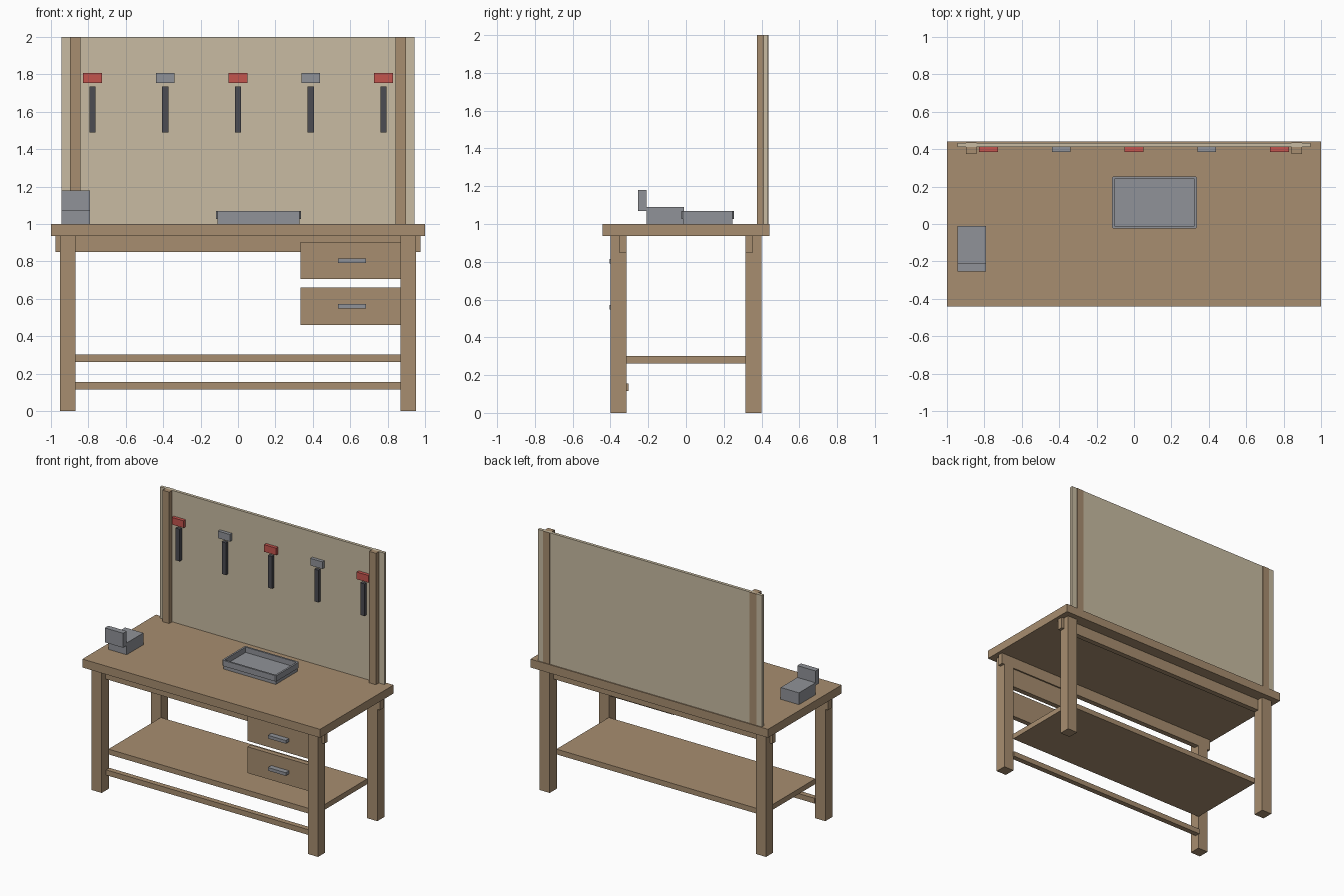
import bpy
import bmesh

cube = bpy.data.objects.get("Cube")
if cube:
    bpy.data.objects.remove(cube, do_unlink=True)


def material(name, rgb):
    m = bpy.data.materials.new(name)
    m.use_nodes = True
    m.diffuse_color = (*rgb, 1)
    m.node_tree.nodes["Principled BSDF"].inputs["Base Color"].default_value = (*rgb, 1)
    return m


WOOD = material("wood", (0.39, 0.27, 0.16))
BOARD = material("pale_board", (0.58, 0.50, 0.36))
METAL = material("grey_metal", (0.28, 0.29, 0.315))
RED = material("red_paint", (0.55, 0.09, 0.076))
DARK = material("dark_grip", (0.072, 0.072, 0.084))


def box_mesh(xs, ys, zs):
    """Box spanning the given (low, high) ranges."""
    bm = bmesh.new()
    bmesh.ops.create_cube(bm, size=1)
    for v in bm.verts:
        for i, (lo, hi) in enumerate((xs, ys, zs)):
            v.co[i] = hi if v.co[i] > 0 else lo
    return bm


def finish(name, bm, mat):
    bmesh.ops.recalc_face_normals(bm, faces=bm.faces)
    mesh = bpy.data.meshes.new(name)
    bm.to_mesh(mesh)
    bm.free()
    mesh.materials.append(mat)
    ob = bpy.data.objects.new(name, mesh)
    bpy.context.collection.objects.link(ob)
    return ob


def box(name, xs, ys, zs, mat=WOOD):
    return finish(name, box_mesh(xs, ys, zs), mat)


def mirrored(side, lo, hi):
    return tuple(sorted((side * lo, side * hi)))


# Bench frame
box("bench_top", (-1, 1), (-0.442, 0.442), (0.936, 1.0))
for sy, depth in ((-1, "front"), (1, "back")):
    box(f"{depth}_apron", (-0.975, 0.975), mirrored(sy, 0.314, 0.354), (0.85, 0.936))
    for sx, side in ((-1, "right"), (1, "left")):
        box(f"{depth}_{side}_leg", mirrored(sx, 0.868, 0.953),
            mirrored(sy, 0.314, 0.399), (0, 0.936))
box("shelf", (-0.87, 0.87), (-0.315, 0.315), (0.261, 0.301))
box("front_stretcher", (-0.87, 0.87), (-0.345, -0.305), (0.115, 0.155))

# Drawer fronts and pulls
for label, z in (("lower", 0.46), ("upper", 0.705)):
    box(f"{label}_drawer", (0.333, 0.885), (-0.364, -0.325), (z, z + 0.2))
    box(f"{label}_drawer_pull", (0.535, 0.685), (-0.404, -0.364),
        (z + 0.087, z + 0.111), METAL)

# Tool board with its posts
box("tool_board", (-0.944, 0.944), (0.411, 0.434), (1.0, 2.0), BOARD)
for sx, side in ((-1, "right"), (1, "left")):
    box(f"{side}_post", mirrored(sx, 0.842, 0.898), (0.375, 0.437), (1.0, 2.0))

# Hanging hammers, alternating head colours
for i in range(5):
    x = (i - 2) * 0.389
    box(f"hammer_head_{i + 1}", (x - 0.05, x + 0.05), (0.386, 0.411),
        (1.754, 1.808), METAL if i % 2 else RED)
    box(f"hammer_handle_{i + 1}", (x - 0.017, x + 0.017), (0.386, 0.411),
        (1.49, 1.735), DARK)

# Vise
box("vise_body", (-0.944, -0.79), (-0.21, -0.01), (1.0, 1.09), METAL)
box("vise_jaw", (-0.944, -0.79), (-0.253, -0.21), (1.07, 1.18), METAL)

# Parts tray: base plate and open rim with clipped corners
box("tray_base", (-0.11, 0.33), (-0.017, 0.247), (1.0, 1.027), METAL)
bm = box_mesh((-0.118, 0.337), (-0.025, 0.254), (1.026, 1.07))
uprights = [e for e in bm.edges if abs(e.verts[0].co.z - e.verts[1].co.z) > 0.01]
bmesh.ops.bevel(bm, geom=uprights, offset=0.008, segments=1, affect='EDGES')
bm.normal_update()
floor = max(bm.faces, key=lambda f: f.calc_center_median().z)
bmesh.ops.inset_region(bm, faces=[floor], thickness=0.015)
bottom = bmesh.ops.extrude_face_region(bm, geom=[floor])
bmesh.ops.translate(bm, vec=(0, 0, -0.04),
                    verts=[g for g in bottom["geom"] if isinstance(g, bmesh.types.BMVert)])
if floor.is_valid:
    bmesh.ops.delete(bm, geom=[floor], context='FACES_ONLY')
finish("tray_rim", bm, METAL)
